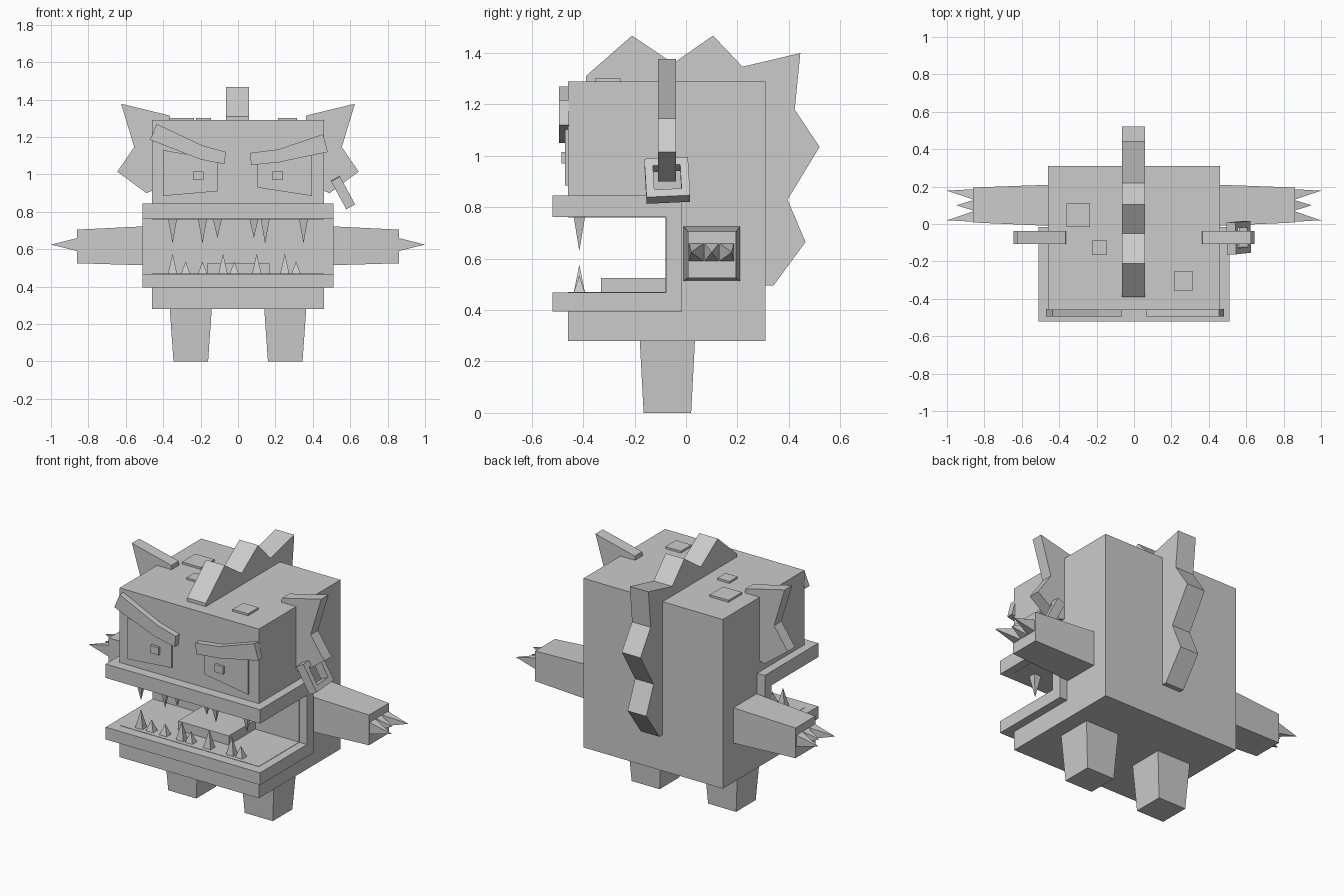
import bpy, bmesh, math
from mathutils import Matrix, Vector

if "Cube" in bpy.data.objects:
    bpy.data.objects.remove(bpy.data.objects["Cube"])

grey = bpy.data.materials.new("plain grey")
grey.diffuse_color = (0.6, 0.6, 0.6, 1)
grey.use_nodes = True
grey.node_tree.nodes["Principled BSDF"].inputs["Base Color"].default_value = grey.diffuse_color


def finish(name, bm):
    bmesh.ops.recalc_face_normals(bm, faces=bm.faces)
    mesh = bpy.data.meshes.new(name)
    bm.to_mesh(mesh)
    bm.free()
    mesh.materials.append(grey)
    obj = bpy.data.objects.new(name, mesh)
    bpy.context.collection.objects.link(obj)
    return obj


def prism(name, pts, axis, lo, hi):
    """Extrude a flat outline: axis 'x' takes (y, z) points, axis 'y' takes (x, z) points."""
    bm = bmesh.new()
    def place(p, d):
        return (d, p[0], p[1]) if axis == "x" else (p[0], d, p[1])
    face = bm.faces.new([bm.verts.new(place(p, lo)) for p in pts])
    ext = bmesh.ops.extrude_face_region(bm, geom=[face])
    move = Vector((hi - lo, 0, 0)) if axis == "x" else Vector((0, hi - lo, 0))
    bmesh.ops.translate(bm, vec=move,
                        verts=[v for v in ext["geom"] if isinstance(v, bmesh.types.BMVert)])
    return finish(name, bm)


def box(name, x0, x1, y0, y1, z0, z1):
    return prism(name, [(x0, z0), (x1, z0), (x1, z1), (x0, z1)], "y", y0, y1)


def loft(name, ring_a, ring_b):
    """Join two four-cornered rings into a tapered block."""
    bm = bmesh.new()
    a = [bm.verts.new(p) for p in ring_a]
    b = [bm.verts.new(p) for p in ring_b]
    bm.faces.new(a)
    bm.faces.new(b)
    for i in range(4):
        j = (i + 1) % 4
        bm.faces.new((a[i], a[j], b[j], b[i]))
    return finish(name, bm)


def spike(name, base, tip):
    bm = bmesh.new()
    b = [bm.verts.new(p) for p in base]
    t = bm.verts.new(tip)
    bm.faces.new(b)
    for i in range(4):
        bm.faces.new((b[i], b[(i + 1) % 4], t))
    return finish(name, bm)


def ring_z(x0, x1, y0, y1, z):
    return [(x0, y0, z), (x1, y0, z), (x1, y1, z), (x0, y1, z)]


def ring_x(x, y0, y1, z0, z1):
    return [(x, y0, z0), (x, y1, z0), (x, y1, z1), (x, y0, z1)]


# Body with the open mouth, and the wider jaws around it
prism("body", [(-.46, .28), (.31, .28), (.31, 1.29), (-.46, 1.29),
               (-.46, .76), (-.08, .76), (-.08, .47), (-.46, .47)], "x", -.46, .46)
prism("jaws", [(-.52, .395), (-.015, .395), (-.015, .845), (-.52, .845),
               (-.52, .762), (-.078, .762), (-.078, .468), (-.52, .468)], "x", -.51, .51)
box("tongue", -.165, .17, -.33, -.07, .46, .525)

# Teeth
for i, (x, z) in enumerate([(-.35, .63), (-.19, .63), (-.11, .66),
                            (.085, .66), (.145, .63), (.35, .63)]):
    spike(f"upper_tooth_{i}", ring_z(x - .024, x + .024, -.437, -.393, .763), (x, -.415, z))
for i, (x, z) in enumerate([(-.35, .577), (-.28, .535), (-.19, .535), (-.08, .577),
                            (-.02, .535), (.10, .577), (.25, .577), (.31, .535)]):
    spike(f"lower_tooth_{i}", ring_z(x - .025, x + .025, -.437, -.393, .467), (x, -.415, z))

# Legs, arms with claws, and ears on both sides
ear = [(.36, 1.25), (.365, 1.315), (.625, 1.378), (.555, 1.146),
       (.645, 1.015), (.49, .90), (.44, .92)]
for s, side in ((1, "right"), (-1, "left")):
    loft(f"{side}_leg", ring_z(s * .16, s * .345, -.165, .02, 0),
         ring_z(s * .14, s * .365, -.18, .035, .285))
    loft(f"{side}_arm", ring_x(s * .45, -.01, .21, .513, .725),
         ring_x(s * .86, .008, .195, .525, .705))
    for i, (y, tip_x, tip_y) in enumerate([(.04, 1, .02), (.1, .95, .1), (.158, 1, .178)]):
        spike(f"{side}_claw_{i}", ring_x(s * .858, y - .028, y + .028, .59, .66),
              (s * tip_x, tip_y, .625))
    prism(f"{side}_ear", [(s * x, z) for x, z in ear], "y", -.108, -.038)
    x = s * .2125
    box(f"{side}_pupil", x - .028, x + .028, -.485, -.46, .97, 1.015)

# Eyes and brows
prism("left_eye", [(-.40, 1.13), (-.11, 1.08), (-.11, .91), (-.40, .885)], "y", -.47, -.455)
prism("right_eye", [(.105, 1.09), (.395, 1.12), (.395, .885), (.105, .93)], "y", -.47, -.455)
prism("left_brow", [(-.435, 1.27), (-.19, 1.155), (-.065, 1.12), (-.072, 1.055),
                    (-.2, 1.08), (-.47, 1.185)], "y", -.495, -.455)
prism("right_brow", [(.065, 1.115), (.22, 1.135), (.455, 1.215), (.48, 1.12),
                     (.22, 1.065), (.07, 1.05)], "y", -.495, -.455)

# Zigzag crest over the top and back
prism("crest", [(-.39, 1.2), (-.39, 1.31), (-.21, 1.468), (-.05, 1.36), (.105, 1.468),
                (.22, 1.347), (.445, 1.40), (.423, 1.18), (.52, 1.035), (.395, .83),
                (.465, .665), (.34, .495), (.25, .5), (.25, 1.2)], "x", -.063, .06)

# Raised patches on the head
for i, (x0, x1, y0, y1) in enumerate([(-.36, -.235, -.015, .112), (-.225, -.145, -.165, -.088),
                                      (.213, .315, -.355, -.255)]):
    box(f"head_patch_{i}", x0, x1, y0, y1, 1.28, 1.302)

# Square earring: a tilted frame with a hole
bm = bmesh.new()
loops = []
for r, x in ((.085, -.027), (.085, .027), (.053, .027), (.053, -.027)):
    loops.append([bm.verts.new(p) for p in ring_x(x, -r, r, -r, r)])
for k in range(4):
    a, b = loops[k], loops[(k + 1) % 4]
    for i in range(4):
        j = (i + 1) % 4
        bm.faces.new((a[i], a[j], b[j], b[i]))
earring = finish("earring", bm)
earring.matrix_world = (Matrix.Translation((.56, -.073, .905))
                        @ Matrix.Rotation(math.radians(-28.5), 4, "Y")
                        @ Matrix.Rotation(math.radians(3), 4, "X"))
